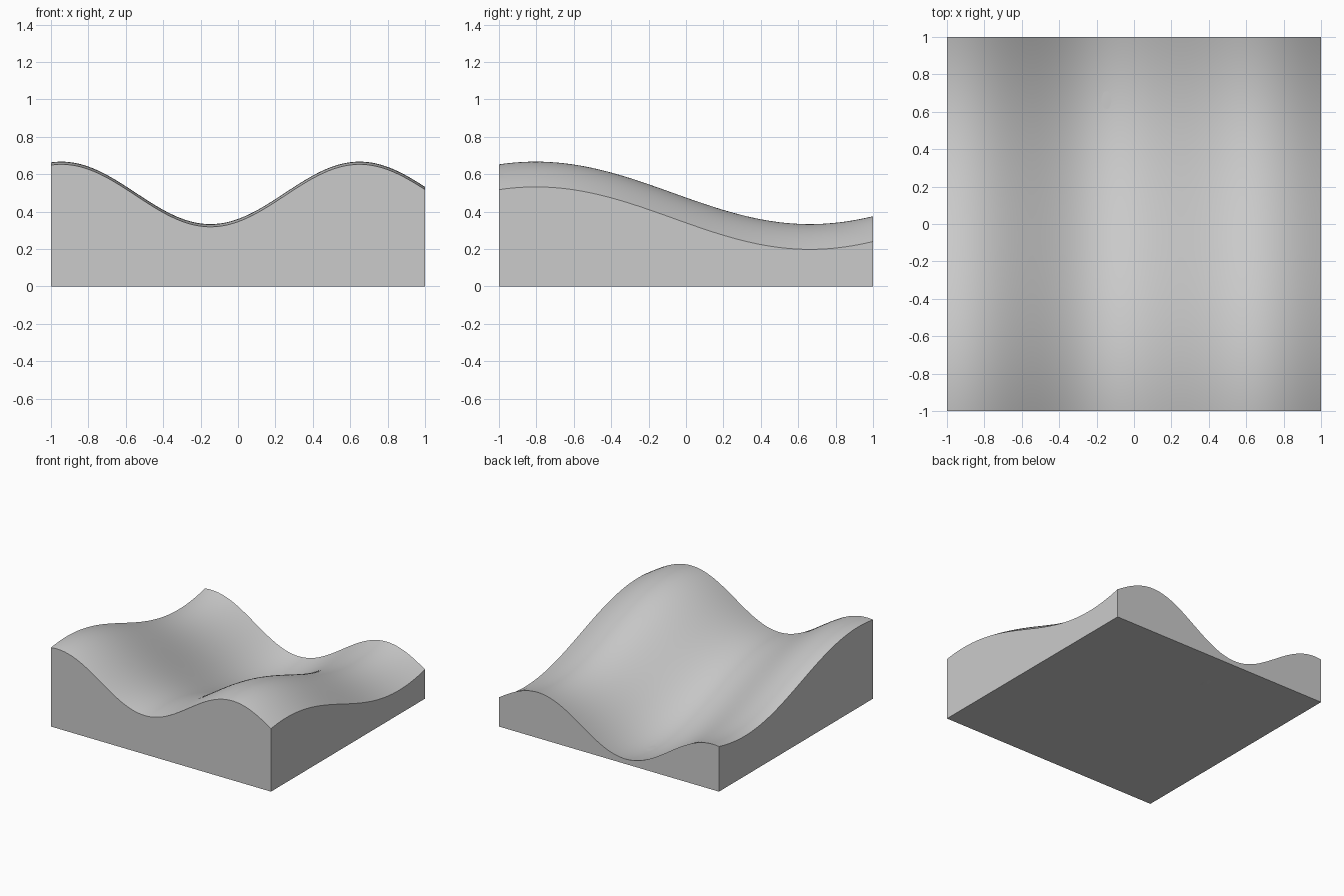
import bpy, bmesh, math

cube = bpy.data.objects.get("Cube")
if cube:
    bpy.data.objects.remove(cube, do_unlink=True)

MEAN, SWELL = 0.333, 0.167


def height(x, y):
    """Sum of a wave across the width and a slower wave along the depth."""
    return MEAN + SWELL * (math.cos(3.94 * (x - 0.65)) + math.cos(2.144 * (y + 0.803)))


# Plain grey material
grey = bpy.data.materials.new("plain_grey")
grey.use_nodes = True
colour = (0.6, 0.6, 0.6, 1)
grey.diffuse_color = colour
grey.node_tree.nodes["Principled BSDF"].inputs["Base Color"].default_value = colour

# Wavy top surface
bm = bmesh.new()
bmesh.ops.create_grid(bm, x_segments=100, y_segments=100, size=1)
for v in bm.verts:
    v.co.z = height(v.co.x, v.co.y)
for f in bm.faces:
    f.smooth = True

# Straight side walls dropped to the ground
rim = [e for e in bm.edges if e.is_boundary]
walls = bmesh.ops.extrude_edge_only(bm, edges=rim)["geom"]
for v in walls:
    if isinstance(v, bmesh.types.BMVert):
        v.co.z = 0
for f in walls:
    if isinstance(f, bmesh.types.BMFace):
        f.smooth = False

# Flat base
base_edges = [e for e in bm.edges if e.is_boundary]
for f in bmesh.ops.contextual_create(bm, geom=base_edges)["faces"]:
    f.smooth = False
bmesh.ops.recalc_face_normals(bm, faces=bm.faces)

mesh = bpy.data.meshes.new("wavy_block")
bm.to_mesh(mesh)
bm.free()
mesh.materials.append(grey)
block = bpy.data.objects.new("wavy_block", mesh)
bpy.context.collection.objects.link(block)

# Keep the rim crisp while the top stays smooth
bpy.ops.object.select_all(action="DESELECT")
block.select_set(True)
bpy.context.view_layer.objects.active = block
bpy.ops.object.shade_smooth_by_angle(angle=math.radians(30))
